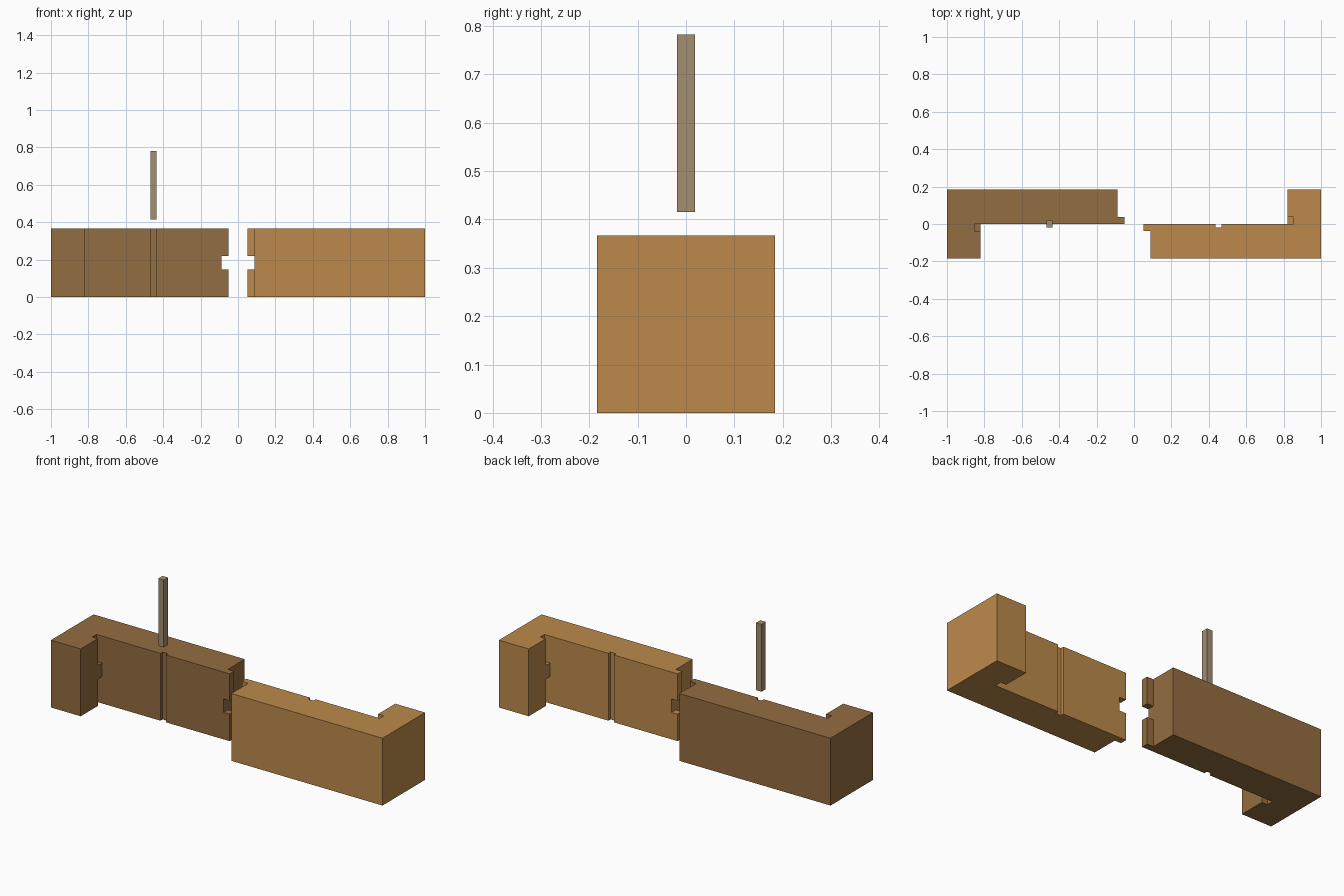
import bpy
import bmesh
from math import pi
from mathutils import Matrix, Vector

default = bpy.data.objects.get("Cube")
if default:
    bpy.data.objects.remove(default, do_unlink=True)

HEIGHT = 0.367
HALF = HEIGHT / 2
STEP = 0.037            # tongue and slot size
LOW, HIGH = HEIGHT * 0.4, HEIGHT * 0.6   # stub and notch levels
KEY_X = (-0.468, -0.435)
KEY_Y = HEIGHT / 20
PAD = 0.02              # cutter overshoot


def material(name, color):
    mat = bpy.data.materials.new(name)
    mat.use_nodes = True
    mat.diffuse_color = (*color, 1)
    mat.node_tree.nodes["Principled BSDF"].inputs["Base Color"].default_value = (*color, 1)
    return mat


def add_box(bm, xs, ys, zs):
    size = Vector((xs[1] - xs[0], ys[1] - ys[0], zs[1] - zs[0]))
    mid = Vector((sum(xs), sum(ys), sum(zs))) / 2
    bmesh.ops.create_cube(bm, size=1, matrix=Matrix.Translation(mid) @ Matrix.Diagonal(size).to_4x4())


def make_object(name, bm, mat=None):
    bmesh.ops.recalc_face_normals(bm, faces=bm.faces[:])
    mesh = bpy.data.meshes.new(name)
    bm.to_mesh(mesh)
    bm.free()
    obj = bpy.data.objects.new(name, mesh)
    bpy.context.collection.objects.link(obj)
    if mat:
        mesh.materials.append(mat)
    return obj


def scarf_half(name, mat, angle):
    # L-shaped beam with a thin tongue at its free end
    outline = [(-1, -HALF), (-0.82, -HALF), (-0.82, 0), (-0.05, 0),
               (-0.05, STEP), (-0.088, STEP), (-0.088, HALF), (-1, HALF)]
    bm = bmesh.new()
    face = bm.faces.new([bm.verts.new((x, y, 0)) for x, y in outline])
    top = bmesh.ops.extrude_face_region(bm, geom=[face], use_keep_orig=True)
    bmesh.ops.translate(bm, vec=(0, 0, HEIGHT),
                        verts=[v for v in top["geom"] if isinstance(v, bmesh.types.BMVert)])
    beam = make_object(name, bm, mat)

    # Cutters: slots above and below the stub, tongue notch, key groove
    cut = bmesh.new()
    slot_x, slot_y = (-0.82 - STEP + 0.003, -0.82 + PAD), (-STEP, 0)
    add_box(cut, slot_x, slot_y, (HIGH, HEIGHT + PAD))
    add_box(cut, slot_x, slot_y, (-PAD, LOW))
    add_box(cut, (-0.088, -0.05 + PAD), (-PAD, STEP), (LOW, HIGH))
    add_box(cut, KEY_X, (-PAD, KEY_Y), (-PAD, HEIGHT + PAD))
    cutter = make_object("joint_cutter", cut)
    cutter.hide_render = True

    mod = beam.modifiers.new("joint", 'BOOLEAN')
    mod.operation = 'DIFFERENCE'
    mod.solver = 'EXACT'
    mod.object = cutter
    bpy.context.view_layer.update()
    graph = bpy.context.evaluated_depsgraph_get()
    result = bpy.data.meshes.new_from_object(beam.evaluated_get(graph))
    beam.modifiers.clear()
    beam.data = result
    result.transform(Matrix.Rotation(angle, 4, 'Z'))
    bpy.data.objects.remove(cutter, do_unlink=True)


dark_wood = material("dark_wood", (0.296, 0.153, 0.053))
light_wood = material("light_wood", (0.503, 0.254, 0.071))
grey_wood = material("grey_wood", (0.366, 0.275, 0.162))

# Two matching beam halves, the second turned half a turn
scarf_half("right_beam_half", dark_wood, 0)
scarf_half("left_beam_half", light_wood, pi)

# Locking key hovering over its groove
key = bmesh.new()
add_box(key, KEY_X, (-KEY_Y, KEY_Y), (0.415, 0.415 + HEIGHT))
make_object("locking_key", key, grey_wood)
